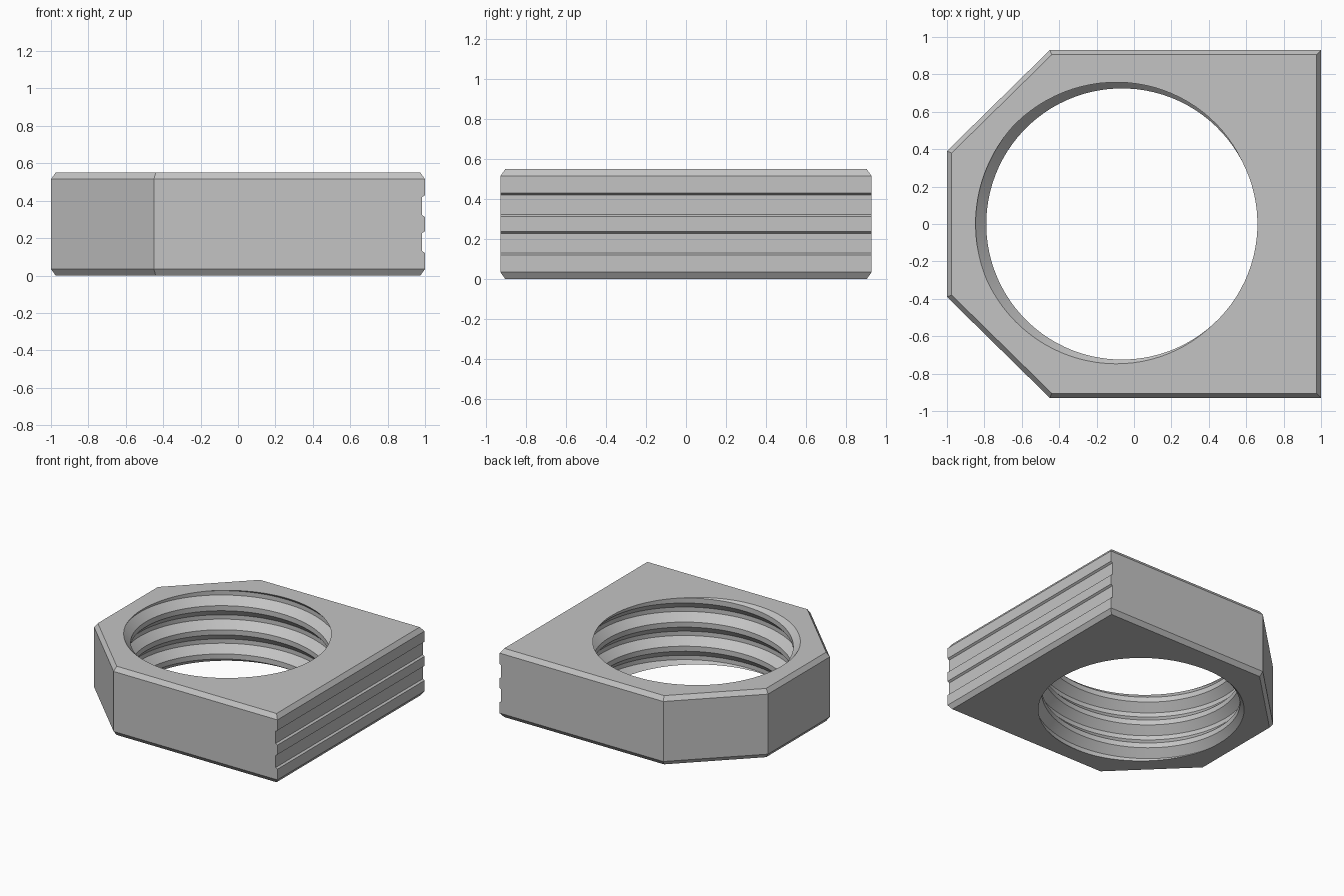
import bpy
import bmesh
import math

if "Cube" in bpy.data.objects:
    bpy.data.objects.remove(bpy.data.objects["Cube"])

HEIGHT = 0.55
CHAMFER, CHAMFER_Z = 0.025, 0.035
RECESS = 0.015
PITCH = 0.193
CREST_R, ROOT_R = 0.725, 0.782
BORE_X = -0.065
STEPS = 96

grey = bpy.data.materials.new("grey_metal")
grey.use_nodes = True
colour = (0.55, 0.55, 0.55, 1)
grey.diffuse_color = colour
grey.node_tree.nodes["Principled BSDF"].inputs["Base Color"].default_value = colour


def make_object(name, bm):
    bmesh.ops.recalc_face_normals(bm, faces=bm.faces)
    mesh = bpy.data.meshes.new(name)
    bm.to_mesh(mesh)
    bm.free()
    mesh.materials.append(grey)
    obj = bpy.data.objects.new(name, mesh)
    bpy.context.collection.objects.link(obj)
    return obj


def outline(inset, recess):
    """Square plate with two clipped corners, drawn in by an inset."""
    slide = inset * math.tan(math.pi / 8)
    half = [(1 - inset - recess, 0.93 - inset),
            (-0.45 + slide, 0.93 - inset),
            (-1 + inset, 0.39 - slide)]
    return half + [(x, -y) for x, y in reversed(half)]


# Plate: stacked outlines with chamfered rims and two grooves on one side
levels = [(0, CHAMFER, 0), (CHAMFER_Z, 0, 0)]
for low in (0.12, 0.313):
    levels += [(low, 0, 0), (low + 0.01, 0, RECESS),
               (low + 0.107, 0, RECESS), (low + 0.117, 0, 0)]
levels += [(HEIGHT - CHAMFER_Z, 0, 0), (HEIGHT, CHAMFER, 0)]

bm = bmesh.new()
rings = [[bm.verts.new((x, y, z)) for x, y in outline(inset, recess)]
         for z, inset, recess in levels]
for lower, upper in zip(rings, rings[1:]):
    for i in range(len(lower)):
        j = (i + 1) % len(lower)
        bm.faces.new((lower[i], lower[j], upper[j], upper[i]))
bm.faces.new(rings[0])
bm.faces.new(rings[-1])
plate = make_object("threaded_plate", bm)

# Thread cutter: a helical screw with flat crests and roots
profile = [(-0.09, ROOT_R), (0.09, ROOT_R), (0.395, CREST_R), (0.605, CREST_R)]
bm = bmesh.new()
columns = []
for i in range(STEPS + 1):
    turn = i / STEPS
    angle = math.radians(170) + math.tau * turn
    columns.append([
        bm.verts.new((BORE_X + r * math.cos(angle), r * math.sin(angle),
                      HEIGHT + PITCH * (lap + offset + turn)))
        for lap in range(-5, 3) for offset, r in profile])
for a, b in zip(columns, columns[1:]):
    for k in range(len(a) - 1):
        bm.faces.new((a[k], b[k], b[k + 1], a[k + 1]))
bmesh.ops.remove_doubles(bm, verts=bm.verts, dist=0.0001)

# Close both ends of the screw with fans
ends = [bm.verts.new((BORE_X, 0, z)) for z in (-0.6, HEIGHT + 0.7)]
for edge in [e for e in bm.edges if e.is_boundary]:
    end = ends[0] if edge.verts[0].co.z < HEIGHT / 2 else ends[1]
    bm.faces.new((edge.verts[0], edge.verts[1], end))
cutter = make_object("thread_cutter", bm)
cutter.hide_render = True

# Cut the threaded bore
bpy.ops.object.select_all(action="DESELECT")
plate.select_set(True)
bpy.context.view_layer.objects.active = plate
cut = plate.modifiers.new("threaded_bore", "BOOLEAN")
cut.operation = "DIFFERENCE"
cut.solver = "EXACT"
cut.object = cutter
bpy.ops.object.modifier_apply(modifier=cut.name)
bpy.data.objects.remove(cutter)

bpy.ops.object.shade_smooth_by_angle(angle=math.radians(25))
